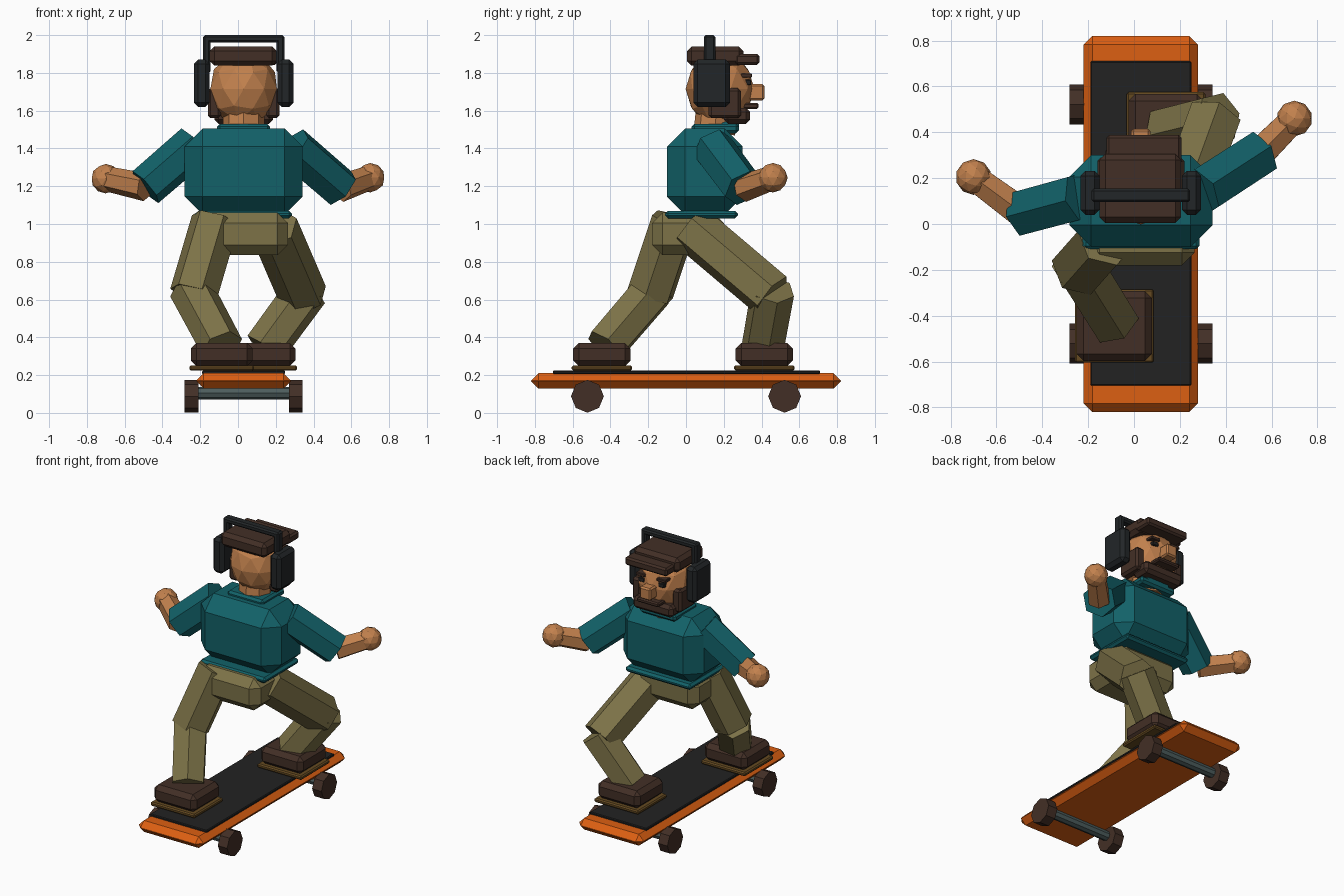
import bpy, bmesh, math
from mathutils import Vector

if "Cube" in bpy.data.objects:
    bpy.data.objects.remove(bpy.data.objects["Cube"])

CX = 0.03  # body centre line


def material(name, rgb):
    m = bpy.data.materials.new(name)
    m.diffuse_color = (*rgb, 1)
    m.use_nodes = True
    m.node_tree.nodes["Principled BSDF"].inputs["Base Color"].default_value = m.diffuse_color
    return m


TEAL = material("teal shirt", (0.006, 0.12, 0.14))
SKIN = material("skin", (0.54, 0.22, 0.075))
KHAKI = material("khaki", (0.205, 0.17, 0.064))
BROWN = material("dark brown", (0.055, 0.028, 0.019))
ORANGE = material("orange deck", (0.72, 0.115, 0.006))
BLACK = material("grip black", (0.016, 0.016, 0.016))
CHARCOAL = material("charcoal", (0.016, 0.019, 0.021))
STEEL = material("grey steel", (0.075, 0.11, 0.11))
TAN = material("tan sole", (0.13, 0.068, 0.015))


def finish(name, bm, mat):
    me = bpy.data.meshes.new(name)
    bmesh.ops.recalc_face_normals(bm, faces=bm.faces)
    bm.to_mesh(me)
    bm.free()
    me.materials.append(mat)
    ob = bpy.data.objects.new(name, me)
    bpy.context.collection.objects.link(ob)
    return ob


def box(name, x, y, z, mat, chamfer=0.0):
    """Chamfered box from its (min, max) ranges."""
    bm = bmesh.new()
    bmesh.ops.create_cube(bm, size=1)
    for v in bm.verts:
        v.co = Vector([(r[0] + r[1]) / 2 + c * (r[1] - r[0])
                       for r, c in zip((x, y, z), v.co)])
    if chamfer:
        bmesh.ops.bevel(bm, geom=bm.edges[:], offset=chamfer, segments=1,
                        affect='EDGES', profile=0.5)
    return finish(name, bm, mat)


def prism(name, a, b, r1, r2, mat, sides=6):
    """Straight many-sided limb from point a to point b."""
    a, b = Vector(a), Vector(b)
    bm = bmesh.new()
    bmesh.ops.create_cone(bm, cap_ends=True, segments=sides, radius1=r1,
                          radius2=r2, depth=(b - a).length)
    rot = (b - a).to_track_quat('Z', 'Y')
    for v in bm.verts:
        v.co = rot @ v.co + (a + b) / 2
    return finish(name, bm, mat)


def ball(name, c, r, mat):
    bm = bmesh.new()
    bmesh.ops.create_icosphere(bm, subdivisions=2, radius=1)
    for v in bm.verts:
        v.co = Vector([c[i] + v.co[i] * r[i] for i in range(3)])
    return finish(name, bm, mat)


def around(lo, hi, s):
    """Range lo..hi from the body centre line, on side s."""
    return tuple(sorted((CX + s * lo, CX + s * hi)))


def centred(w):
    return (CX - w, CX + w)


# Skateboard
box("deck", (-0.22, 0.28), (-0.82, 0.82), (0.13, 0.21), ORANGE, 0.038)
box("grip_tape", (-0.19, 0.25), (-0.705, 0.71), (0.205, 0.224), BLACK, 0.005)
for end, y in (("rear", -0.522), ("front", 0.522)):
    prism(end + "_axle", (-0.22, y, 0.105), (0.28, y, 0.105), 0.033, 0.033, STEEL, 8)
    for side, s in (("left", -1), ("right", 1)):
        prism(f"{end}_{side}_wheel", (CX + s * 0.24, y, 0.088),
              (CX + s * 0.312, y, 0.088), 0.087, 0.087, BROWN, 8)

# Shoes
for side, x, y in (("left", -0.086, -0.445), ("right", 0.14, 0.415)):
    box(side + "_sole", (x - 0.172, x + 0.172), (y - 0.16, y + 0.16),
        (0.224, 0.252), TAN, 0.008)
    box(side + "_shoe", (x - 0.164, x + 0.164), (y - 0.152, y + 0.152),
        (0.248, 0.37), BROWN, 0.03)

# Legs: hip, knee, ankle
legs = {
    "left": ((-0.12, -0.06, 1.02), (-0.235, -0.19, 0.63), (-0.085, -0.43, 0.35)),
    "right": ((0.19, 0.03, 0.98), (0.345, 0.455, 0.62), (0.14, 0.405, 0.34)),
}
for side, (hip, knee, ankle) in legs.items():
    prism(side + "_thigh", hip, knee, 0.13, 0.13, KHAKI)
    top = Vector(knee) + (Vector(knee) - Vector(ankle)).normalized() * 0.04
    prism(side + "_shin", top, ankle, 0.118, 0.115, KHAKI)
box("pelvis", centred(0.235), (-0.18, 0.2), (0.835, 1.06), KHAKI, 0.055)

# Torso
box("shirt", centred(0.312), (-0.1, 0.3), (1.05, 1.505), TEAL, 0.095)
box("shirt_hem", centred(0.255), (-0.11, 0.275), (1.03, 1.07), TEAL, 0.015)
box("collar", centred(0.14), (0.03, 0.28), (1.48, 1.53), TEAL, 0.015)
box("collar_front", centred(0.1), (0.17, 0.28), (1.49, 1.55), TEAL, 0.02)
prism("neck", (CX, 0.15, 1.48), (CX, 0.16, 1.58), 0.11, 0.11, SKIN, 8)

# Arms: shoulder, elbow, hand
arms = {
    "left": ((-0.23, 0.12, 1.42), (-0.49, 0.05, 1.195), (-0.70, 0.205, 1.24)),
    "right": ((0.29, 0.14, 1.41), (0.545, 0.305, 1.19), (0.70, 0.46, 1.245)),
}
for side, (shoulder, elbow, hand) in arms.items():
    prism(side + "_sleeve", shoulder, elbow, 0.112, 0.11, TEAL)
    prism(side + "_forearm", elbow, hand, 0.075, 0.066, SKIN)
    ball(side + "_hand", hand, (0.078, 0.078, 0.078), SKIN)

# Head and face
ball("head", (CX, 0.18, 1.715), (0.185, 0.182, 0.2), SKIN)
box("nose", (CX - 0.042, CX + 0.042), (0.32, 0.415), (1.655, 1.74), SKIN, 0.01)
box("moustache", centred(0.085), (0.3, 0.385), (1.61, 1.64), BROWN, 0.008)
box("beard", centred(0.155), (0.2, 0.34), (1.53, 1.615), BROWN, 0.022)
for side, s in (("left", -1), ("right", 1)):
    box(side + "_sideburn", around(0.12, 0.19, s), (0.12, 0.29), (1.56, 1.72), BROWN, 0.015)
    box(side + "_eye", around(0.055, 0.1, s), (0.29, 0.345), (1.735, 1.765), BLACK, 0.004)
    box(side + "_eyebrow", around(0.045, 0.115, s), (0.29, 0.35), (1.775, 1.797), BROWN, 0.004)

# Cap
box("cap", (-0.15, 0.205), (0.005, 0.305), (1.838, 1.94), BROWN, 0.025)
box("cap_brim", (-0.12, 0.207), (0.26, 0.388), (1.843, 1.9), BROWN, 0.012)

# Headphones
box("headband", centred(0.215), (0.095, 0.155), (1.962, 2.0), CHARCOAL, 0.01)
for side, s in (("left", -1), ("right", 1)):
    box(side + "_band_arm", around(0.175, 0.215, s), (0.095, 0.155), (1.8, 1.998), CHARCOAL, 0.01)
    box(side + "_earcup", around(0.18, 0.263, s), (0.04, 0.232), (1.62, 1.87), CHARCOAL, 0.022)
